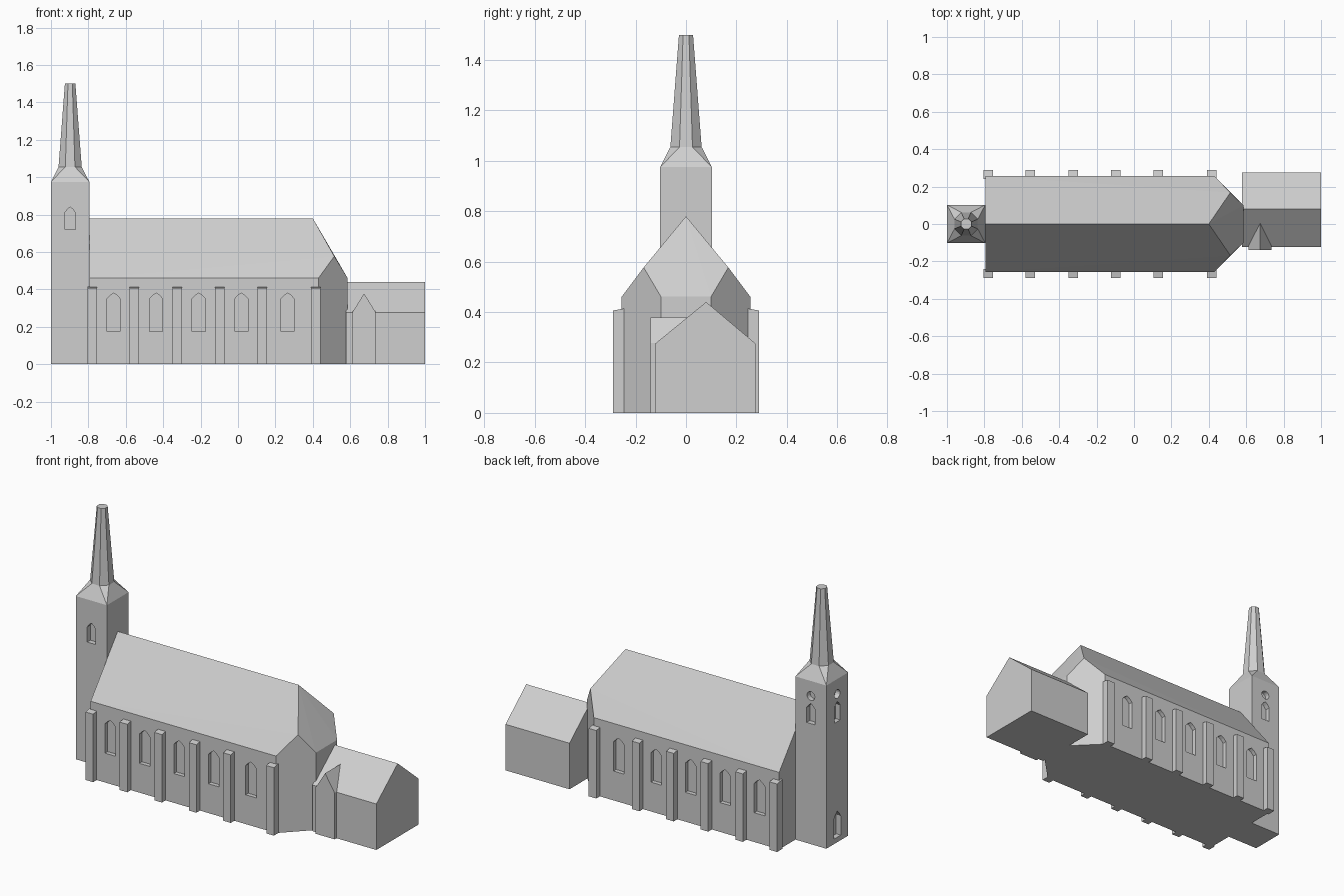
import bpy, bmesh, math
from mathutils import Vector

if "Cube" in bpy.data.objects:
    bpy.data.objects.remove(bpy.data.objects["Cube"])

stone = bpy.data.materials.new("light grey stone")
stone.diffuse_color = (0.62, 0.62, 0.62, 1)
stone.use_nodes = True
stone.node_tree.nodes["Principled BSDF"].inputs["Base Color"].default_value = stone.diffuse_color


def finish(name, bm):
    bmesh.ops.recalc_face_normals(bm, faces=bm.faces)
    me = bpy.data.meshes.new(name)
    bm.to_mesh(me)
    bm.free()
    ob = bpy.data.objects.new(name, me)
    bpy.context.collection.objects.link(ob)
    me.materials.append(stone)
    return ob


def hull(name, points):
    """Convex solid through the given corner points."""
    bm = bmesh.new()
    for p in points:
        bm.verts.new(p)
    bmesh.ops.convex_hull(bm, input=bm.verts)
    bmesh.ops.dissolve_limit(bm, angle_limit=math.radians(1.5),
                             verts=bm.verts, edges=bm.edges)
    return finish(name, bm)


def prism(bm, outline, shift):
    """Extrude a closed outline along a vector."""
    face = bm.faces.new([bm.verts.new(p) for p in outline])
    new = bmesh.ops.extrude_face_region(bm, geom=[face], use_keep_orig=True)["geom"]
    bmesh.ops.translate(bm, vec=shift,
                        verts=[v for v in new if isinstance(v, bmesh.types.BMVert)])


def opening(w, z0, z1, z2):
    """Pointed window outline as (across, height) pairs."""
    return [(-w, z0), (w, z0), (w, z1), (w * 0.5, z1 + (z2 - z1) * 0.62),
            (0, z2), (-w * 0.5, z1 + (z2 - z1) * 0.62), (-w, z1)]


def cut(target, holes, depth):
    """Recess outlines into walls; hole = (outline, point on wall, outward normal)."""
    bm = bmesh.new()
    for outline, at, normal in holes:
        n = Vector(normal)
        side = n.cross(Vector((0, 0, 1)))
        prism(bm, [Vector(at) - n * depth + side * u + Vector((0, 0, z))
                   for u, z in outline], n * (depth + 0.05))
    cutter = finish("window_cutter", bm)
    cutter.hide_render = True
    mod = target.modifiers.new("windows", "BOOLEAN")
    mod.operation, mod.solver, mod.object = "DIFFERENCE", "EXACT", cutter
    bpy.context.view_layer.objects.active = target
    bpy.ops.object.modifier_apply(modifier=mod.name)
    bpy.data.objects.remove(cutter)


# Nave with steep roof and three-sided hipped apse
W = 0.256
pts = [(-0.795, 0, 0.78), (0.4, 0, 0.78)]
for s in (-1, 1):
    for x, y, z in ((-0.795, W, 0.46), (0.43, W, 0.46), (0.585, 0.1, 0.462)):
        pts += [(x, s * y, 0), (x, s * y, z)]
    pts.append((0.515, s * 0.168, 0.577))
nave = hull("nave", pts)
cut(nave, [(opening(0.035, 0.175, 0.35, 0.38), (x, s * W, 0), (0, s, 0))
           for x in (-0.665, -0.438, -0.21, 0.018, 0.265) for s in (-1, 1)], 0.025)

# Buttresses along both long walls
for x in (-0.78, -0.554, -0.325, -0.097, 0.13, 0.415):
    for s in (-1, 1):
        hull("buttress", [(x + dx, s * y, z) for dx in (-0.025, 0.025)
                          for y, z in ((0.24, 0), (0.24, 0.415), (0.29, 0), (0.29, 0.406))])

# Tower with pointed windows, round windows and a west door
TX, TW = -0.8975, 0.1025
tower = hull("tower", [(TX + a * TW, b * TW, z)
                       for a in (-1, 1) for b in (-1, 1) for z in (0, 0.975)])
window = opening(0.028, 0.72, 0.81, 0.84)
ring = [(0.026 * math.cos(i * math.pi / 8), 0.885 + 0.026 * math.sin(i * math.pi / 8))
        for i in range(16)]
west, north, south = (-1, 0, 0), (0, 1, 0), (0, -1, 0)
cut(tower, [(window, (TX, -TW, 0), south),
            (window, (TX, TW, 0), north), (ring, (TX, TW, 0), north),
            (window, (-1, 0, 0), west), (ring, (-1, 0, 0), west),
            (opening(0.033, 0.03, 0.145, 0.185), (-1, 0, 0), west)], 0.03)


# Spire: square-to-octagon base, then a tapering octagonal shaft
def octagon(flat, z):
    r = flat / math.cos(math.pi / 8)
    return [(TX + r * math.cos((i + 0.5) * math.pi / 4),
             r * math.sin((i + 0.5) * math.pi / 4), z) for i in range(8)]


hull("spire_base", [(TX + a * TW, b * TW, 0.975) for a in (-1, 1) for b in (-1, 1)]
     + octagon(0.062, 1.055))
hull("spire", octagon(0.062, 1.055) + octagon(0.028, 1.5))

# Annex at the east end with a gabled roof
hull("annex", [(x, y, z) for x in (0.577, 1.0)
               for y, z in ((-0.122, 0), (-0.122, 0.275), (0.08, 0.44),
                            (0.276, 0.275), (0.276, 0))])

# Small gabled porch in front of the annex
hull("porch", [(x, y, z) for y in (-0.14, 0.006)
               for x, z in ((0.612, 0), (0.612, 0.278), (0.674, 0.378),
                            (0.736, 0.278), (0.736, 0))])
